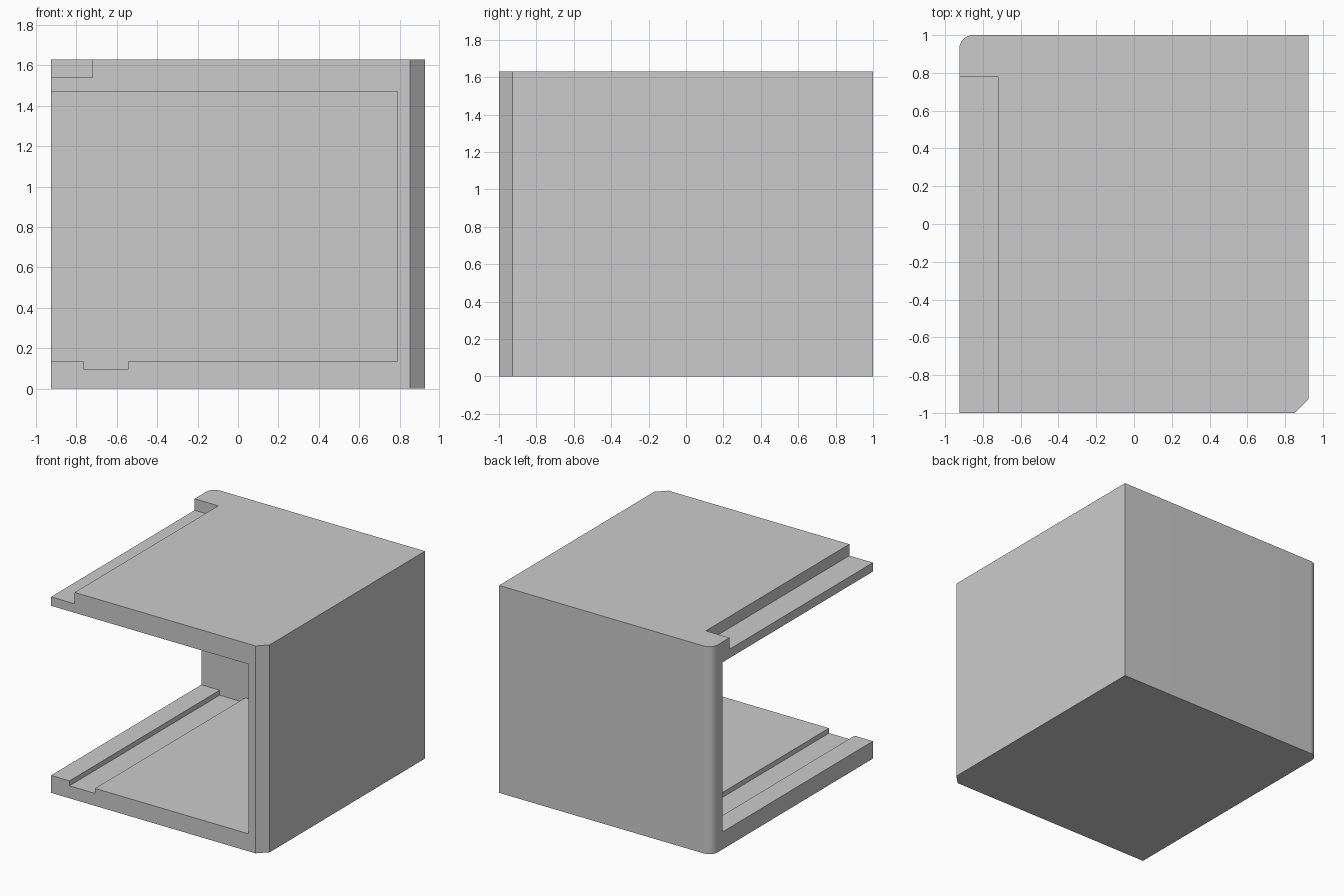
import bpy
import bmesh
import math
from mathutils import Vector

default = bpy.data.objects.get("Cube")
if default:
    bpy.data.objects.remove(default, do_unlink=True)

HALF_X, HALF_Y, HEIGHT = 0.925, 1.0, 1.63
CORNER = 0.073

grey = bpy.data.materials.new("plain grey")
grey.use_nodes = True
grey.diffuse_color = (0.6, 0.6, 0.6, 1)
grey.node_tree.nodes["Principled BSDF"].inputs["Base Color"].default_value = grey.diffuse_color


def new_object(name, bm):
    bmesh.ops.recalc_face_normals(bm, faces=bm.faces)
    mesh = bpy.data.meshes.new(name)
    bm.to_mesh(mesh)
    bm.free()
    mesh.materials.append(grey)
    obj = bpy.data.objects.new(name, mesh)
    bpy.context.collection.objects.link(obj)
    return obj


def prism(name, outline, z0, z1):
    """Extrude a plan outline from z0 up to z1."""
    bm = bmesh.new()
    face = bm.faces.new([bm.verts.new((x, y, z0)) for x, y in outline])
    grown = bmesh.ops.extrude_face_region(bm, geom=[face])["geom"]
    verts = [g for g in grown if isinstance(g, bmesh.types.BMVert)]
    bmesh.ops.translate(bm, verts=verts, vec=Vector((0, 0, z1 - z0)))
    return new_object(name, bm)


def carve(body, name, x0, x1, y1, z0, z1):
    """Cut a box that runs out through the front of the body."""
    y0 = -HALF_Y - 0.2
    cutter = prism(name, [(x0, y0), (x1, y0), (x1, y1), (x0, y1)], z0, z1)
    cutter.hide_render = True
    mod = body.modifiers.new(name, 'BOOLEAN')
    mod.operation = 'DIFFERENCE'
    mod.solver = 'EXACT'
    mod.object = cutter
    bpy.context.view_layer.objects.active = body
    bpy.ops.object.modifier_apply(modifier=mod.name)
    bpy.data.objects.remove(cutter, do_unlink=True)


# Outer block: chamfered front corner, rounded back corner
outline = [(-HALF_X, -HALF_Y), (HALF_X - CORNER, -HALF_Y),
           (HALF_X, -HALF_Y + CORNER), (HALF_X, HALF_Y)]
for i in range(13):
    a = math.pi / 2 * (1 + i / 12)
    outline.append((-HALF_X + CORNER + CORNER * math.cos(a),
                    HALF_Y - CORNER + CORNER * math.sin(a)))
housing = prism("housing", outline, 0, HEIGHT)

# Cavity open to the front and side, floor groove, and roof edge step
outside = -HALF_X - 0.2
carve(housing, "cavity_cutter", outside, 0.79, 0.865, 0.137, 1.47)
carve(housing, "groove_cutter", -0.765, -0.543, 0.865, 0.098, 0.3)
carve(housing, "step_cutter", outside, -0.72, 0.782, 1.54, HEIGHT + 0.2)

# Smooth only the rounded corner
bpy.ops.object.select_all(action='DESELECT')
housing.select_set(True)
bpy.context.view_layer.objects.active = housing
bpy.ops.object.shade_smooth_by_angle(angle=math.radians(30))
